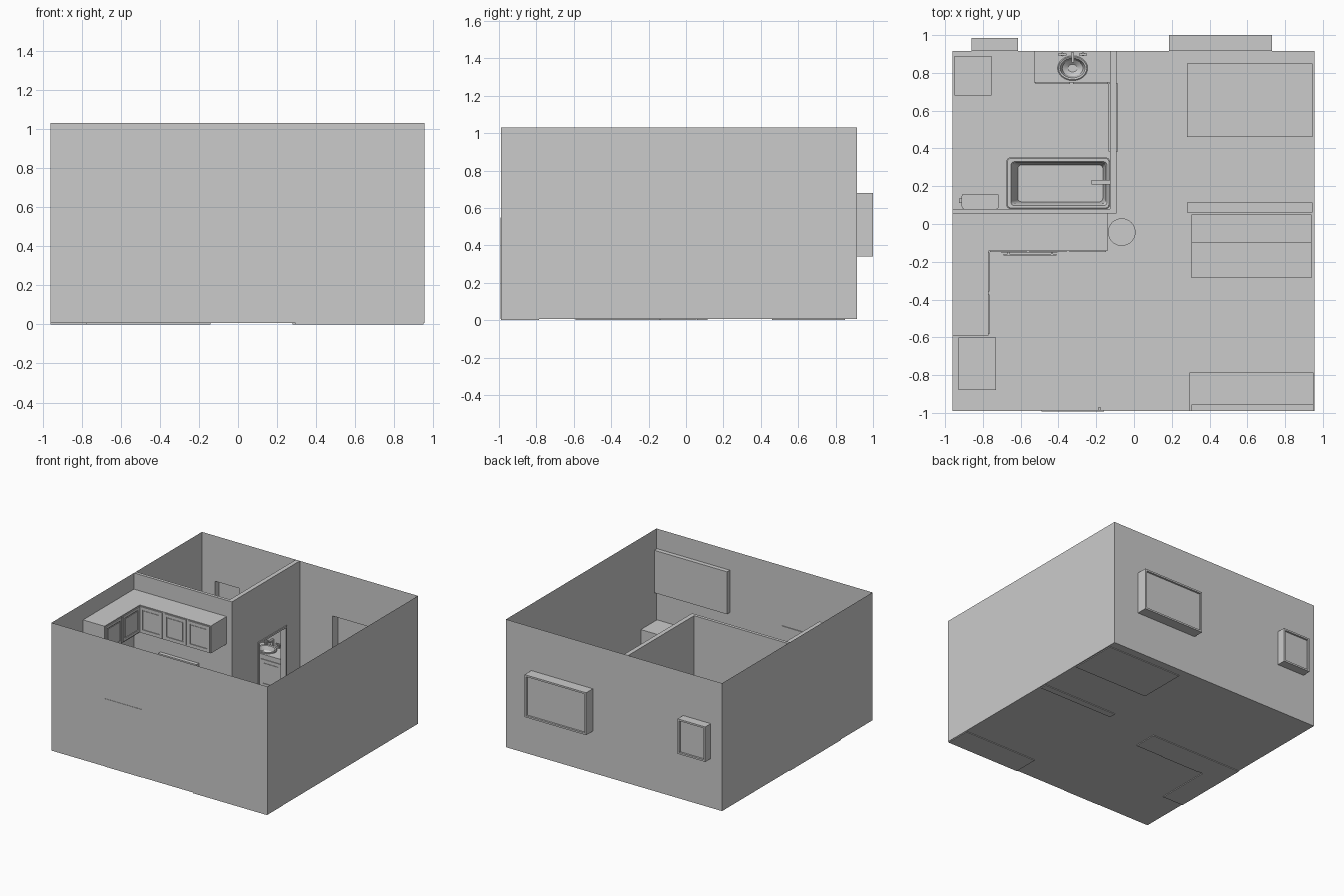
import bpy, bmesh
from math import cos, sin, pi
from mathutils import Vector

if "Cube" in bpy.data.objects:
    bpy.data.objects.remove(bpy.data.objects["Cube"])


def finish(name, bm, smooth=False):
    bmesh.ops.recalc_face_normals(bm, faces=bm.faces)
    me = bpy.data.meshes.new(name)
    bm.to_mesh(me)
    bm.free()
    ob = bpy.data.objects.new(name, me)
    bpy.context.collection.objects.link(ob)
    if smooth:
        bpy.context.view_layer.objects.active = ob
        ob.select_set(True)
        bpy.ops.object.shade_smooth_by_angle()
        ob.select_set(False)
    return ob


def box(name, x0, x1, y0, y1, z0, z1):
    bm = bmesh.new()
    bmesh.ops.create_cube(bm, size=1)
    for v in bm.verts:
        v.co = ((x0 + x1) / 2 + v.co.x * (x1 - x0),
                (y0 + y1) / 2 + v.co.y * (y1 - y0),
                (z0 + z1) / 2 + v.co.z * (z1 - z0))
    return finish(name, bm)


def panel(name, origin, u, v, us, vs, holes=(), thick=0):
    """Flat wall in the u/v plane with rectangular holes (u0, u1, v0, v1)."""
    o, u, v = Vector(origin), Vector(u), Vector(v)
    us = sorted(set(us) | {h[i] for h in holes for i in (0, 1)})
    vs = sorted(set(vs) | {h[i] for h in holes for i in (2, 3)})
    bm = bmesh.new()
    grid = [[bm.verts.new(o + u * a + v * b) for b in vs] for a in us]
    for i in range(len(us) - 1):
        for j in range(len(vs) - 1):
            a, b = (us[i] + us[i + 1]) / 2, (vs[j] + vs[j + 1]) / 2
            if not any(h[0] < a < h[1] and h[2] < b < h[3] for h in holes):
                bm.faces.new((grid[i][j], grid[i + 1][j],
                              grid[i + 1][j + 1], grid[i][j + 1]))
    for vert in [w for w in bm.verts if not w.link_faces]:
        bm.verts.remove(vert)
    ob = finish(name, bm)
    if thick:
        m = ob.modifiers.new("thickness", 'SOLIDIFY')
        m.thickness, m.offset = thick, 0
    return ob


def rounded(x0, x1, y0, y1, r, z, n=4):
    pts = []
    for k, (cx, cy) in enumerate(((x1 - r, y1 - r), (x0 + r, y1 - r),
                                  (x0 + r, y0 + r), (x1 - r, y0 + r))):
        for i in range(n + 1):
            a = (k + i / n) * pi / 2
            pts.append((cx + r * cos(a), cy + r * sin(a), z))
    return pts


def ellipse(cx, cy, rx, ry, z, n=24):
    return [(cx + rx * cos(2 * pi * i / n), cy + ry * sin(2 * pi * i / n), z)
            for i in range(n)]


def loft(name, rings):
    bm = bmesh.new()
    loops = [[bm.verts.new(p) for p in r] for r in rings]
    n = len(loops[0])
    for a, b in zip(loops, loops[1:]):
        for i in range(n):
            bm.faces.new((a[i], a[(i + 1) % n], b[(i + 1) % n], b[i]))
    bm.faces.new(loops[0])
    bm.faces.new(loops[-1])
    return finish(name, bm, True)


X, Y, Z = (1, 0, 0), (0, 1, 0), (0, 0, 1)
L, R, F, B, G, H = -0.96, 0.955, -0.99, 0.915, 0.006, 1.03
WINDOWS = [(0.185, 0.73, 0.34, 0.68, 1.0), (-0.86, -0.615, 0.40, 0.68, 0.985)]

# shell
panel("floor", (0, 0, G), X, Y, (L, R), (F, B))
panel("left_wall", (L, 0, 0), Y, Z, (F, B), (G, H))
panel("right_wall", (R, 0, 0), Y, Z, (F, B), (G, H))
panel("front_wall", (0, F, 0), X, Z, (L, R), (G, H))
panel("back_wall", (0, B, 0), X, Z, (L, R), (G, H), [w[:4] for w in WINDOWS])

# bathroom partitions with a doorway
panel("bathroom_side_partition", (-0.11, 0, 0), Y, Z, (0.055, B), (G, H),
      [(0.39, 0.74, G, 0.57)], 0.035)
box("bathroom_front_partition", L, -0.1275, 0.055, 0.08, G, H)
for y in (0.385, 0.73):
    box("doorway_jamb", -0.135, -0.086, y, y + 0.015, G, 0.58)
box("doorway_head", -0.135, -0.086, 0.40, 0.73, 0.565, 0.58)

# windows: projecting frames with recessed panes
for x0, x1, z0, z1, y in WINDOWS:
    t = 0.014
    panel("window_frame", (0, (B + y) / 2, 0), X, Z, (x0, x1), (z0, z1),
          [(x0 + t, x1 - t, z0 + t, z1 - t)], y - B)
    box("window_pane", x0 + t, x1 - t, y - 0.02, y - 0.015, z0 + t, z1 - t)

# entrance door, almost flush with the front wall
box("entrance_door", -0.49, -0.16, F - 0.003, F + 0.006, G, 0.55)
box("entrance_door_handle", -0.19, -0.175, F, F + 0.018, 0.26, 0.29)


def cabinet_door(name, axis, face, a0, a1, z0, z1):
    """Framed cabinet door: raised frame and smaller raised centre panel."""
    g, t = 0.008, 0.022
    a0, a1, z0, z1 = a0 + g, a1 - g, z0 + g, z1 - g
    o, u = ((0, face, 0), X) if axis == 'x' else ((face, 0, 0), Y)
    panel(name + "_frame", o, u, Z, (a0, a1), (z0, z1),
          [(a0 + t, a1 - t, z0 + t, z1 - t)], 0.012)
    t += 0.008
    panel(name + "_centre", o, u, Z, (a0 + t, a1 - t), (z0 + t, z1 - t), (), 0.008)


# kitchen: upper and lower L-shaped runs
KX, KY, KF, KE = -0.77, -0.143, -0.59, -0.14
box("upper_cabinet_side", L, KX, KF, 0.055, 0.68, 0.90)
box("upper_cabinet_back", KX, KE, KY, 0.055, 0.68, 0.90)
box("lower_cabinet_side", L, KX - 0.005, KF, 0.055, 0, 0.34)
box("lower_cabinet_corner", KX - 0.005, -0.725, KY + 0.005, 0.055, 0, 0.34)
box("lower_cabinet_end", -0.385, KE, KY + 0.005, 0.055, 0, 0.34)
box("countertop_side", L, KX, KF, 0.055, 0.34, 0.36)
box("countertop_corner", KX, -0.725, KY, 0.055, 0.34, 0.36)
box("countertop_end", -0.385, KE, KY, 0.055, 0.34, 0.36)
w = (KE - KX) / 3
for i in range(3):
    cabinet_door("upper_back_door", 'x', KY, KX + i * w, KX + (i + 1) * w, 0.68, 0.90)
d = (KY - KF) / 2
for i in range(2):
    y0 = KF + i * d
    cabinet_door("upper_side_door", 'y', KX, y0, y0 + d, 0.68, 0.90)
    cabinet_door("lower_side_door", 'y', KX - 0.005, y0, y0 + d, 0.04, 0.34)
cabinet_door("lower_end_door", 'x', KY + 0.005, -0.385, KE, 0.04, 0.34)

# stove
box("stove_body", -0.725, -0.385, KY, 0.055, 0, 0.362)
box("stove_back_panel", -0.725, -0.385, 0.025, 0.055, 0.362, 0.46)
box("oven_door", -0.705, -0.405, KY - 0.008, KY, 0.07, 0.29)
box("oven_handle", -0.69, -0.41, -0.168, -0.158, 0.262, 0.272)
for x in (-0.67, -0.44):
    box("oven_handle_post", x, x + 0.01, -0.16, KY, 0.263, 0.271)
for x in (-0.64, -0.47):
    for y in (-0.09, -0.01):
        loft("burner", [ellipse(x, y, 0.035, 0.035, z, 16) for z in (0.36, 0.366)])

box("refrigerator", -0.93, -0.73, -0.88, -0.60, G, 0.68)
loft("waste_bin", [ellipse(-0.065, -0.043, 0.073, 0.073, z, 32) for z in (G, 0.26)])

# living area
box("bed", 0.28, 0.945, 0.46, 0.85, 0, 0.20)
box("low_divider", 0.28, 0.945, 0.06, 0.115, 0, 0.32)
box("sofa_seat", 0.305, 0.94, -0.285, -0.10, G, 0.17)
box("sofa_back", 0.305, 0.94, -0.10, 0.05, G, 0.30)
box("media_cabinet", 0.295, 0.95, F, -0.785, 0, 0.30)
box("wall_screen", 0.305, 0.95, F, -0.955, 0.53, 0.87)

# bathroom
box("washing_machine", -0.95, -0.755, 0.68, 0.89, G, 0.36)
loft("bathtub", [rounded(-0.675, -0.128, 0.08, 0.352, 0.02, G),
                 rounded(-0.675, -0.128, 0.08, 0.352, 0.02, 0.215),
                 rounded(-0.67, -0.133, 0.085, 0.347, 0.018, 0.22),
                 rounded(-0.652, -0.142, 0.097, 0.33, 0.02, 0.22),
                 rounded(-0.645, -0.15, 0.107, 0.323, 0.02, 0.205),
                 rounded(-0.615, -0.165, 0.117, 0.313, 0.02, 0.05)])
box("bathtub_spout", -0.225, -0.128, 0.21, 0.233, 0.27, 0.29)
loft("toilet_tank", [rounded(-0.905, -0.725, 0.08, 0.15, 0.012, z) for z in (0.14, 0.31)])
loft("toilet_tank_lid", [rounded(-0.912, -0.716, 0.08, 0.16, 0.012, z) for z in (0.31, 0.328)])
box("toilet_flush_handle", -0.926, -0.90, 0.11, 0.135, 0.28, 0.292)

# vanity with an oval basin cut into its top
SX, SY, ST = -0.325, 0.825, 0.29
vanity = box("vanity", -0.53, -0.128, 0.748, B, G, ST)
cutter = loft("basin_cutter", [ellipse(SX, SY, 0.07, 0.056, z) for z in (ST - 0.065, ST + 0.05)])
cutter.hide_render = True
cutter.hide_set(True)
cut = vanity.modifiers.new("basin_hole", 'BOOLEAN')
cut.operation, cut.object, cut.solver = 'DIFFERENCE', cutter, 'EXACT'
bpy.context.view_layer.objects.active = vanity
bpy.ops.object.modifier_apply(modifier=cut.name)
bpy.data.objects.remove(cutter)
loft("basin", [ellipse(SX, SY, rx, ry, ST + z) for rx, ry, z in (
    (0.055, 0.042, -0.055), (0.07, 0.056, 0), (0.08, 0.066, 0), (0.08, 0.066, 0.008),
    (0.075, 0.061, 0.012), (0.066, 0.052, 0.008), (0.055, 0.042, -0.025), (0.025, 0.02, -0.045))])
for i in range(2):
    cabinet_door("vanity_door", 'x', 0.748, -0.53 + i * 0.2, -0.33 + i * 0.2, 0.03, 0.26)
box("faucet_post", SX - 0.008, SX + 0.008, 0.89, 0.908, ST, 0.345)
box("faucet_spout", SX - 0.007, SX + 0.007, 0.855, 0.90, 0.333, 0.345)
for s in (-1, 1):
    x = SX + s * 0.055
    loft("faucet_valve", [ellipse(x, 0.898, 0.01, 0.01, z, 12) for z in (ST, 0.315)])
    box("faucet_lever", x - 0.022, x + 0.022, 0.893, 0.903, 0.315, 0.323)
